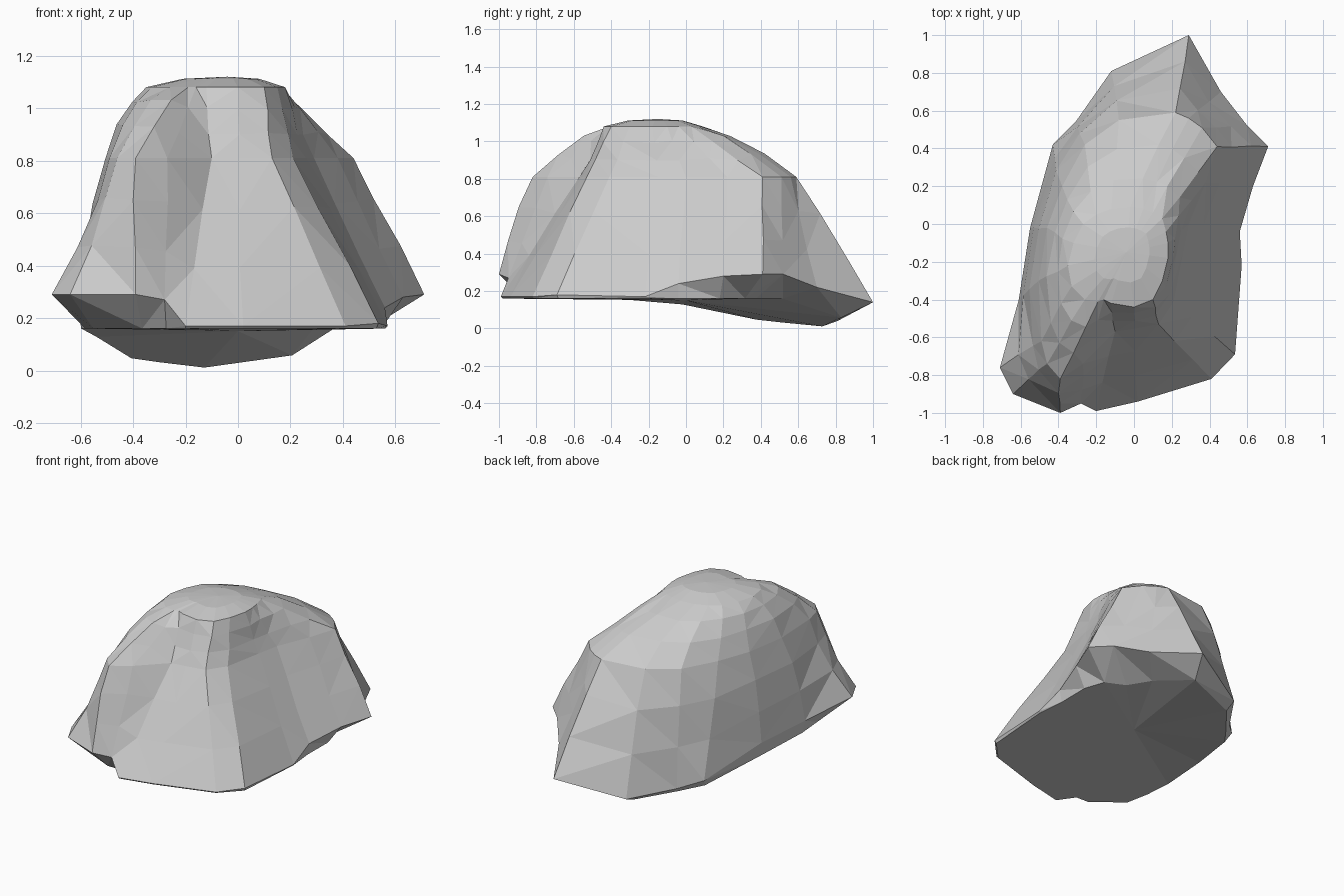
import bpy, bmesh, random
from mathutils import Vector

if "Cube" in bpy.data.objects:
    bpy.data.objects.remove(bpy.data.objects["Cube"])

random.seed(4)

# Widest outline near the ground, counterclockwise from the right side (x, y, z)
rim = [(.56, -.04, .24), (.63, .2, .28), (.71, .41, .29), (.6, .52, .29), (.46, .7, .22),
       (.29, 1.0, .14), (-.12, .81, .04), (-.31, .54, .06), (-.43, .42, .1), (-.55, -.02, .22),
       (-.61, -.4, .24), (-.71, -.76, .29), (-.64, -.9, .29), (-.39, -1.0, .29), (-.28, -.95, .27),
       (-.2, -.99, .17), (.02, -.94, .17), (.41, -.82, .17), (.535, -.69, .18), (.57, -.22, .17)]
# How far the underside is tucked in below each rim point
tuck = [.02, .1, .23, .28, .26, .17, .1, .05, .1, .03,
        .03, .25, .2, .13, .08, .01, .01, .01, .01, .01]
# Shoulder outline at z = 0.81
shoulder = [(.29, 0), (.38, .22), (.44, .41), (.36, .51), (.29, .56),
            (.22, .59), (-.08, .55), (-.26, .42), (-.38, .2), (-.46, -.02),
            (-.505, -.3), (-.49, -.62), (-.46, -.74), (-.39, -.82), (-.27, -.74),
            (-.1, -.57), (0, -.555), (.13, -.53), (.21, -.41), (.26, -.15)]
# Summit outline at z = 1.08
summit = [(.18, -.1), (.17, -.04), (.15, .03), (.1, .06), (.05, .08),
          (-.02, .09), (-.12, .08), (-.2, .05), (-.27, 0), (-.32, -.1),
          (-.35, -.22), (-.33, -.33), (-.26, -.4), (-.19, -.41), (-.16, -.4),
          (-.12, -.42), (0, -.44), (.1, -.4), (.15, -.3), (.18, -.18)]
n = len(rim)


def ground(x, y):
    """Underside: level at the front, sloping down to the back left."""
    return max(0, .16 - .28 * max(0, y - .8 * x - .3))


def between(a, b, t, out, up):
    """Ring between two others, bulged on the rounded sides and left flat on the front face."""
    ring = []
    for i, (p, q) in enumerate(zip(a, b)):
        v = p.lerp(q, t)
        if 6 <= i <= 13:
            # the front left corner flares out instead of bulging
            v += Vector((v.x, v.y, 0)).normalized() * (-.025 if i in (11, 12) and not up else out)
        if 3 <= i <= 13:
            v.z += up
        ring.append(v + Vector([random.uniform(-.006, .006) for _ in range(3)]))
    return ring


rim3 = [Vector(p) for p in rim]
base3 = []
for p, k in zip(rim3, tuck):
    b = p.lerp(Vector((-.2, 0, p.z)), k)
    b.z = min(ground(b.x, b.y), p.z - .01)
    base3.append(b)
shoulder3 = [Vector((x, y, .81)) for x, y in shoulder]
summit3 = [Vector((x, y, 1.08)) for x, y in summit]
peak = Vector((-.04, -.15, 1.12))
inner3 = [peak.lerp(p, .55) for p in summit3]
for p in inner3:
    p.z = 1.112

rings = [base3, rim3,
         between(rim3, shoulder3, .35, .015, 0),
         between(rim3, shoulder3, .7, .02, 0),
         shoulder3,
         between(shoulder3, summit3, .35, .012, .03),
         between(shoulder3, summit3, .7, .012, .028),
         summit3, inner3]

# Skin the rings with flat triangles and close both ends
bm = bmesh.new()
vr = [[bm.verts.new(p) for p in r] for r in rings]
for lo, hi in zip(vr, vr[1:]):
    for i in range(n):
        j = (i + 1) % n
        bm.faces.new((lo[i], lo[j], hi[j], hi[i]))
top = bm.verts.new(peak)
bottom = bm.verts.new((0, 0, .15))
for i in range(n):
    j = (i + 1) % n
    bm.faces.new((vr[-1][i], vr[-1][j], top))
    bm.faces.new((vr[0][j], vr[0][i], bottom))
bmesh.ops.triangulate(bm, faces=bm.faces[:], quad_method='SHORT_EDGE')
bmesh.ops.recalc_face_normals(bm, faces=bm.faces[:])

mesh = bpy.data.meshes.new("boulder")
bm.to_mesh(mesh)
bm.free()
bpy.context.collection.objects.link(bpy.data.objects.new("boulder", mesh))
